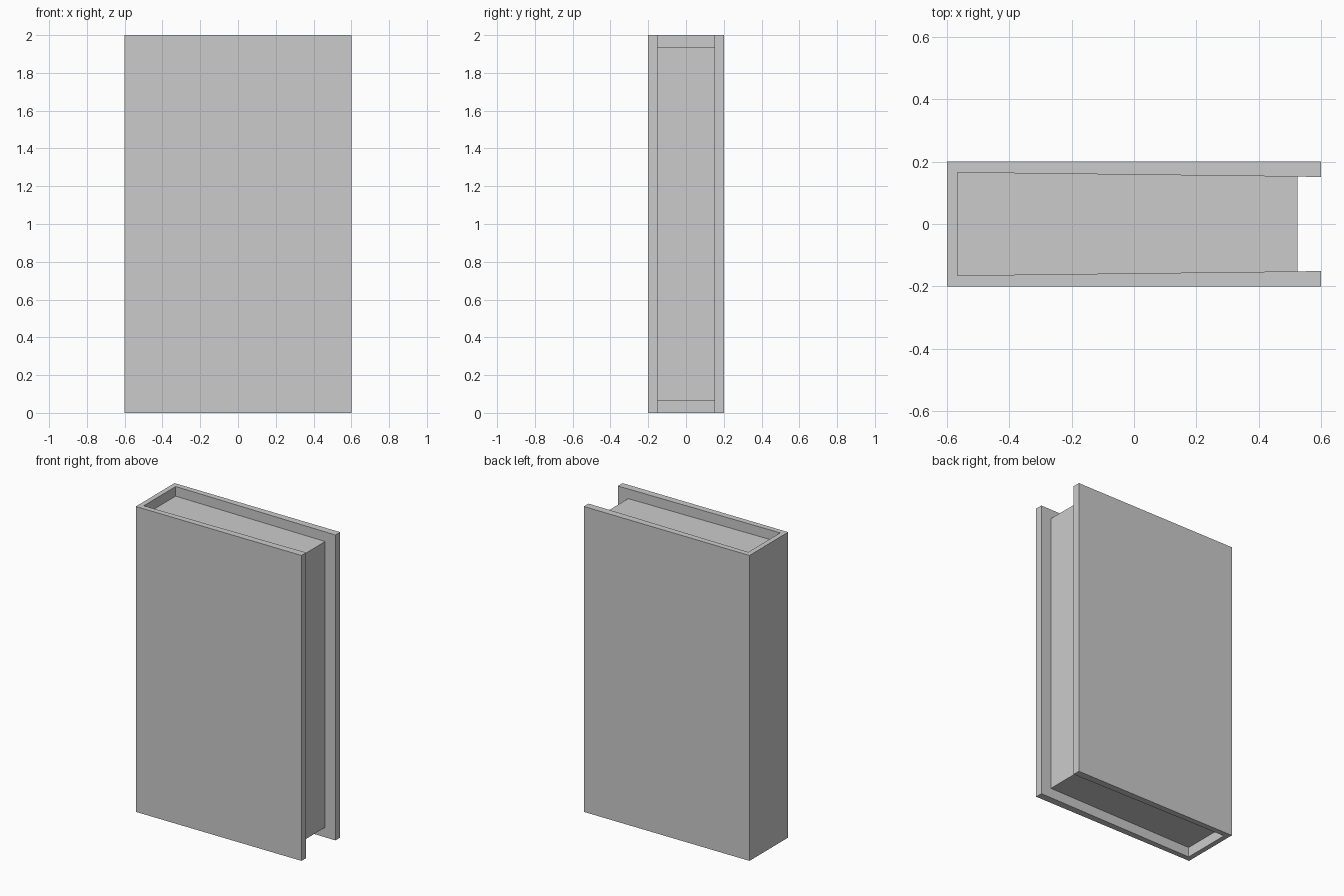
import bpy, bmesh

if "Cube" in bpy.data.objects:
    bpy.data.objects.remove(bpy.data.objects["Cube"])


def prism(name, outline, z0, z1):
    """Extrude a plan outline (x, y) from z0 up to z1."""
    bm = bmesh.new()
    base = bm.faces.new([bm.verts.new((x, y, z0)) for x, y in outline])
    top = bmesh.ops.extrude_face_region(bm, geom=[base])["geom"]
    verts = [v for v in top if isinstance(v, bmesh.types.BMVert)]
    bmesh.ops.translate(bm, verts=verts, vec=(0, 0, z1 - z0))
    bmesh.ops.recalc_face_normals(bm, faces=bm.faces)
    mesh = bpy.data.meshes.new(name)
    bm.to_mesh(mesh)
    bm.free()
    obj = bpy.data.objects.new(name, mesh)
    bpy.context.collection.objects.link(obj)
    return obj


def mirrored(half):
    """Close a half outline by mirroring it across y = 0."""
    return half + [(x, -y) for x, y in reversed(half)]


# Cover: spine and two boards, thickening slightly towards the open edge
spine_in, edge = -0.567, 0.6
y_spine, y_edge = 0.165, 0.151
prism("cover", mirrored([(-0.6, 0.2), (edge, 0.2), (edge, y_edge),
                         (spine_in, y_spine)]), 0.0, 2.0)

# Page block: fills the cover, set back from the top, bottom and open edge
page_x = 0.525
t = (page_x - spine_in) / (edge - spine_in)
y_page = y_spine + (y_edge - y_spine) * t
prism("pages", mirrored([(spine_in, y_spine), (page_x, y_page)]), 0.065, 1.937)
